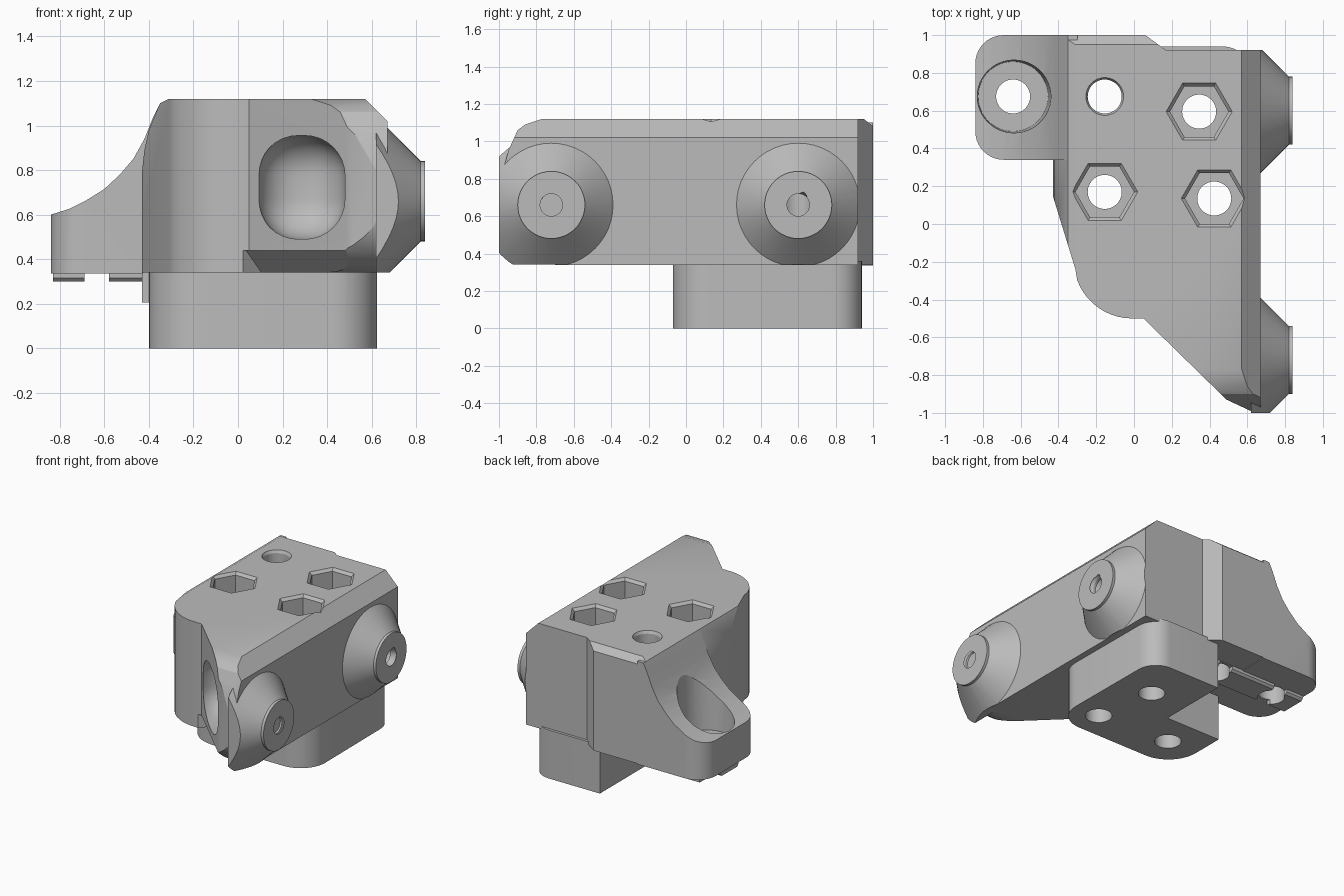
import bpy, bmesh
from math import cos, sin, pi, radians
from mathutils import Matrix, Vector

old = bpy.data.objects.get("Cube")
if old:
    bpy.data.objects.remove(old, do_unlink=True)

grey = bpy.data.materials.new("plain grey")
grey.use_nodes = True
grey.diffuse_color = (0.5, 0.5, 0.5, 1)
grey.node_tree.nodes["Principled BSDF"].inputs["Base Color"].default_value = (0.5, 0.5, 0.5, 1)


def finish(bm, name):
    bmesh.ops.recalc_face_normals(bm, faces=bm.faces)
    mesh = bpy.data.meshes.new(name)
    bm.to_mesh(mesh)
    bm.free()
    mesh.materials.append(grey)
    ob = bpy.data.objects.new(name, mesh)
    bpy.context.collection.objects.link(ob)
    return ob


def prism(name, pts, axis, lo, hi):
    """Extrude a 2D profile along x, y or z."""
    place = {"x": lambda u, v, w: (w, u, v),
             "y": lambda u, v, w: (u, w, v),
             "z": lambda u, v, w: (u, v, w)}[axis]
    bm = bmesh.new()
    face = bm.faces.new([bm.verts.new(place(u, v, lo)) for u, v in pts])
    ext = bmesh.ops.extrude_face_region(bm, geom=[face])
    move = Vector(place(0, 0, hi - lo))
    bmesh.ops.translate(bm, vec=move, verts=[g for g in ext["geom"] if isinstance(g, bmesh.types.BMVert)])
    return finish(bm, name)


def arc(cx, cy, r, a0, a1, n=10):
    return [(cx + r * cos(radians(a0 + (a1 - a0) * i / n)),
             cy + r * sin(radians(a0 + (a1 - a0) * i / n))) for i in range(n + 1)]


def cone(name, axis, at, r1, r2, length, sides=48):
    """Cone or cylinder that starts at a point and runs along +x or +z."""
    bm = bmesh.new()
    bmesh.ops.create_cone(bm, cap_ends=True, segments=sides, radius1=r1, radius2=r2, depth=length)
    bmesh.ops.translate(bm, vec=(0, 0, length / 2), verts=bm.verts)
    turn = Matrix.Rotation(pi / 2, 4, "Y" if axis == "x" else "Z")
    bm.transform(Matrix.Translation(at) @ turn)
    return finish(bm, name)


def box(name, lo, hi, bevel=0):
    bm = bmesh.new()
    bmesh.ops.create_cube(bm, size=1)
    for v in bm.verts:
        v.co = [hi[i] if v.co[i] > 0 else lo[i] for i in range(3)]
    if bevel:
        bmesh.ops.bevel(bm, geom=bm.edges[:], offset=bevel, segments=8, profile=0.5, affect="EDGES")
    return finish(bm, name)


def combine(target, other, operation):
    mod = target.modifiers.new("cut", "BOOLEAN")
    mod.operation, mod.object, mod.solver = operation, other, "EXACT"
    bpy.context.view_layer.objects.active = target
    bpy.ops.object.modifier_apply(modifier=mod.name)
    bpy.data.objects.remove(other, do_unlink=True)


# Main body: plan outline trimmed by its side and front profiles
plan = [(-0.43, 1.0), (-0.43, 0.15), (-0.31, -0.24)]
plan += arc(-0.01, -0.19, 0.31, 200, 270)
plan += [(0.05, -0.5), (0.49, -0.93), (0.64, -1.0), (0.72, -1.0), (0.72, 0.92), (0.17, 0.92), (0.06, 1.0)]
body = prism("main_body", plan, "z", 0.34, 1.12)
side = arc(-0.7, 0.64, 0.3, 270, 180) + [(-0.99, 0.8), (-0.95, 0.95), (-0.9, 1.06), (-0.86, 1.09), (-0.77, 1.12)]
side += [(0.95, 1.12), (1.0, 1.08), (1.0, 0.34)]
combine(body, prism("side_trim", side, "x", -2, 2), "INTERSECT")
front = [(-0.43, 0.34), (-0.43, 0.8), (-0.42, 0.89), (-0.4, 0.98), (-0.35, 1.1), (-0.31, 1.12),
         (0.57, 1.12), (0.67, 1.02), (0.67, 0.34)]
combine(body, prism("front_trim", front, "y", -2, 2), "INTERSECT")

# Lower chamfer of the diagonal front face
wedge = prism("chamfer_cutter", [(-0.2, 0.44), (0, 0.44), (0.1, 0.34), (0.1, 0.2), (-0.2, 0.2)], "x", -0.02, 1.5)
wedge.matrix_world = Matrix.Translation((0.05, -0.5, 0)) @ Matrix.Rotation(radians(-44.3), 4, "Z")
bpy.context.view_layer.update()
combine(body, wedge, "DIFFERENCE")

# Side tab with a swept concave top
tab_plan = arc(-0.69, 0.49, 0.15, 180, 270) + [(-0.3, 0.34), (-0.3, 1.0)] + arc(-0.69, 0.85, 0.15, 90, 180)
tab = prism("side_tab", tab_plan, "z", 0.335, 1.2)
sweep = [(-0.84, 0.3), (-0.84, 0.6), (-0.76, 0.625), (-0.68, 0.665), (-0.6, 0.715), (-0.53, 0.78),
         (-0.47, 0.85), (-0.42, 0.94), (-0.38, 1.04), (-0.35, 1.1), (-0.3, 1.1), (-0.3, 0.3)]
combine(tab, prism("sweep_trim", sweep, "y", 0, 2), "INTERSECT")
combine(body, tab, "UNION")

# Lower base with rounded corners and one open back corner
base_plan = arc(-0.16, 0.17, 0.24, 180, 270) + arc(0.425, 0.13, 0.2, 270, 360)
base_plan += arc(0.47, 0.79, 0.15, 0, 90) + [(0.05, 0.94), (0.05, 0.41), (-0.4, 0.41)]
combine(body, prism("lower_base", base_plan, "z", 0, 0.36), "UNION")
combine(body, box("side_lip", (-0.43, 0.16, 0.205), (-0.39, 0.34, 0.36)), "UNION")

# Locating rib under the tab
rib = [(0.57, 0.36), (0.57, 0.315), (0.585, 0.3), (0.765, 0.3), (0.78, 0.315), (0.78, 0.36)]
combine(body, prism("locating_rib", rib, "x", -0.83, 0.04), "UNION")
for x in (-0.635, -0.155):
    combine(body, box("rib_gap", (x - 0.055, 0.5, 0.2), (x + 0.055, 0.85, 0.335)), "DIFFERENCE")

# Conical side bosses with rims
for y in (0.6, -0.72):
    boss = cone("boss", "x", (0.62, y, 0.66), 0.38, 0.18, 0.2)
    if y > 0:
        combine(boss, box("boss_trim", (0.3, 0, 0.341), (0.9, 0.92, 1.1)), "INTERSECT")
    else:
        combine(boss, box("boss_trim", (0.3, -1.0, 0.341), (0.9, 0, 1.1)), "INTERSECT")
    combine(body, boss, "UNION")
    combine(body, cone("boss_rim", "x", (0.8, y, 0.66), 0.18, 0.18, 0.04), "UNION")

# Rounded access pocket in the diagonal face
combine(body, box("pocket", (0.09, -1.4, 0.49), (0.48, -0.4, 0.955), 0.18), "DIFFERENCE")

# Threaded boss holes, suggested by stepped grooves
for y in (0.6, -0.72):
    combine(body, cone("boss_hole", "x", (0.4, y, 0.66), 0.06, 0.06, 0.5, 32), "DIFFERENCE")
    for i in range(4):
        combine(body, cone("groove", "x", (0.66 + i * 0.05, y, 0.66), 0.06, 0.075, 0.03, 32), "DIFFERENCE")

# Vertical bolt holes and hexagonal nut pockets
for x, y in ((-0.155, 0.17), (0.345, 0.595), (0.425, 0.135)):
    combine(body, cone("bolt_hole", "z", (x, y, -0.1), 0.09, 0.09, 1.4), "DIFFERENCE")
    combine(body, cone("nut_pocket", "z", (x, y, 0.88), 0.155, 0.155, 0.4, 6), "DIFFERENCE")
    combine(body, cone("nut_lead_in", "z", (x, y, 1.1), 0.155, 0.195, 0.04, 6), "DIFFERENCE")
combine(body, cone("plain_hole", "z", (-0.155, 0.675, 0.1), 0.09, 0.09, 1.2), "DIFFERENCE")
combine(body, cone("plain_lead_in", "z", (-0.155, 0.675, 1.1), 0.09, 0.11, 0.04), "DIFFERENCE")

# Counterbored hole in the tab
combine(body, cone("tab_hole", "z", (-0.64, 0.675, 0.1), 0.09, 0.09, 1), "DIFFERENCE")
combine(body, cone("tab_counterbore", "z", (-0.64, 0.675, 0.47), 0.185, 0.21, 0.7), "DIFFERENCE")

# Smooth curves, sharp edges
bpy.ops.object.select_all(action="DESELECT")
body.select_set(True)
bpy.context.view_layer.objects.active = body
bpy.ops.object.shade_smooth_by_angle(angle=radians(25))
